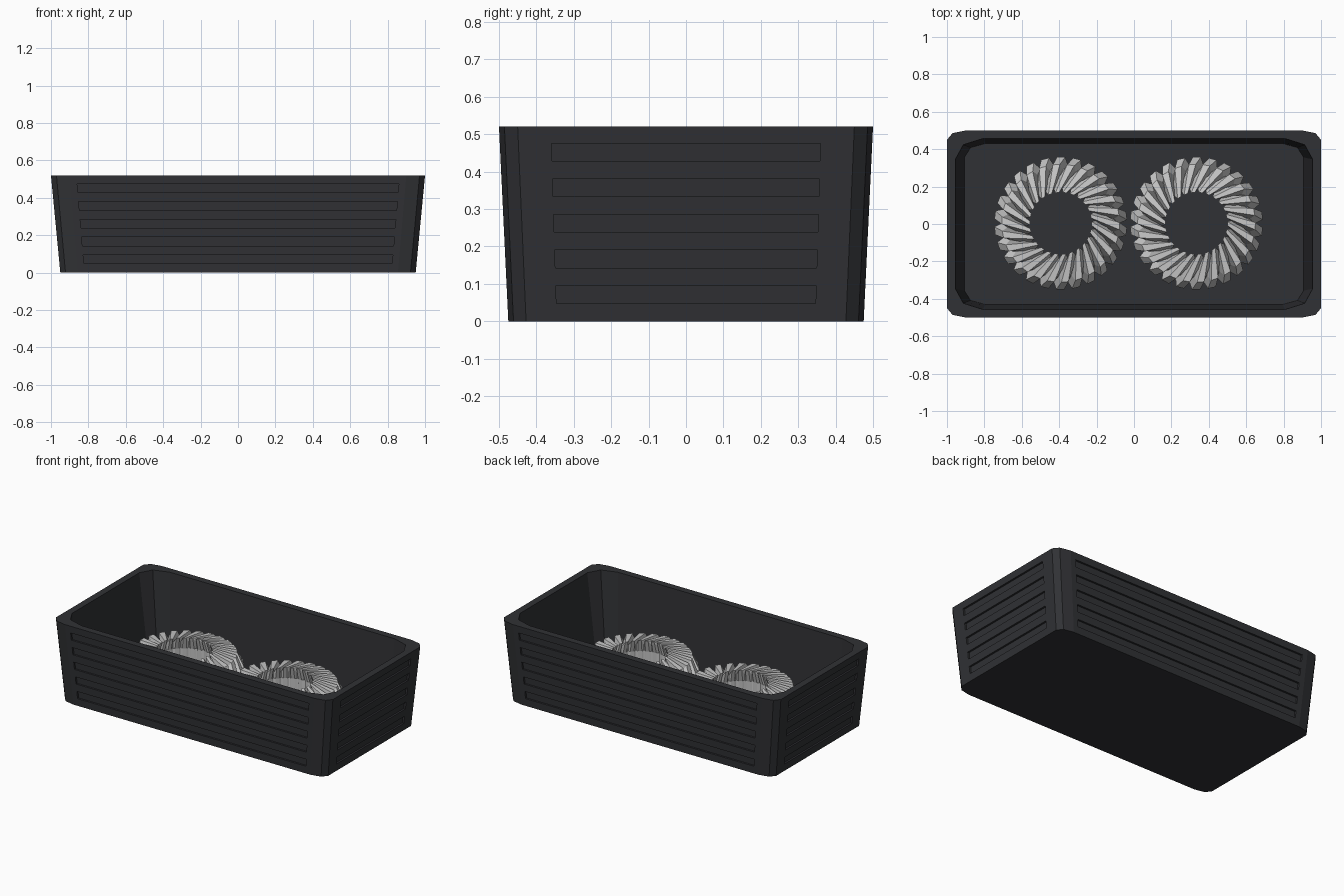
import bpy, bmesh
from math import cos, sin, pi
from mathutils import Matrix, Vector

if "Cube" in bpy.data.objects:
    bpy.data.objects.remove(bpy.data.objects["Cube"])

H = 0.52


def new_object(name, bm):
    bmesh.ops.recalc_face_normals(bm, faces=bm.faces[:])
    mesh = bpy.data.meshes.new(name)
    bm.to_mesh(mesh)
    bm.free()
    ob = bpy.data.objects.new(name, mesh)
    bpy.context.collection.objects.link(ob)
    return ob


def bridge(bm, a, b):
    n = len(a)
    for i in range(n):
        j = (i + 1) % n
        bm.faces.new((a[i], a[j], b[j], b[i]))


def rounded_ring(bm, hx, hy, cx, cy, z):
    # rectangle with two-segment corners
    verts = []
    for q in range(4):
        sx = 1 if q in (0, 3) else -1
        sy = 1 if q in (0, 1) else -1
        for k in range(3):
            a = q * pi / 2 + k * pi / 4
            verts.append(bm.verts.new((sx * (hx - cx) + cx * cos(a),
                                       sy * (hy - cy) + cy * sin(a), z)))
    return verts


# Tray: tapered open box with thick walls
bm = bmesh.new()
rings = [rounded_ring(bm, *p) for p in (
    (0.95, 0.475, 0.095, 0.0475, 0),
    (1.0, 0.5, 0.10, 0.05, H),
    (0.955, 0.456, 0.145, 0.11, H),
    (0.907, 0.431, 0.115, 0.075, 0.045))]
for a, b in zip(rings, rings[1:]):
    bridge(bm, a, b)
bm.faces.new(rings[0])
bm.faces.new(rings[-1])
tray = new_object("tray", bm)

# Shallow horizontal grooves on all four walls
DEPTH = 0.012
bm = bmesh.new()
for side in range(4):
    rot = Matrix.Rotation(side * pi / 2, 3, 'Z')
    for i in range(5):
        z0 = 0.048 + i * 0.095
        loops = []
        for z in (z0, z0 + 0.047):
            if side % 2 == 0:
                surf, half = 0.95 + 0.05 * z / H, 0.345 + 0.031 * z
            else:
                surf, half = 0.475 + 0.025 * z / H, 0.82 + 0.084 * z
            loops.append([bm.verts.new(rot @ Vector(p)) for p in (
                (surf - DEPTH, -half, z), (surf + 0.03, -half, z),
                (surf + 0.03, half, z), (surf - DEPTH, half, z))])
        bridge(bm, *loops)
        bm.faces.new(loops[0])
        bm.faces.new(loops[1])
cutter = new_object("groove_cutter", bm)
cutter.hide_render = True

mod = tray.modifiers.new("grooves", 'BOOLEAN')
mod.operation = 'DIFFERENCE'
mod.solver = 'EXACT'
mod.object = cutter
bpy.context.view_layer.objects.active = tray
bpy.ops.object.modifier_apply(modifier=mod.name)
bpy.data.objects.remove(cutter)

mat = bpy.data.materials.new("dark_plastic")
mat.diffuse_color = (0.03, 0.031, 0.035, 1)
mat.use_nodes = True
mat.node_tree.nodes["Principled BSDF"].inputs["Base Color"].default_value = mat.diffuse_color
tray.data.materials.clear()
tray.data.materials.append(mat)

# Toothed rings: slanted teeth swept around a hollow hub
TEETH = 26
ROOT = [(0.315, 0.045), (0.315, 0.19), (0.285, 0.245), (0.20, 0.26), (0.20, 0.22), (0.20, 0.045)]
TIP = [(0.335, 0.045), (0.355, 0.20), (0.315, 0.28), (0.165, 0.30), (0.19, 0.22), (0.20, 0.045)]
TWIST = [0, 0, 0.08, 0.36, 0.36, 0.36]


def toothed_ring(name, x, y):
    bm = bmesh.new()
    columns = []
    for t in range(TEETH):
        for frac, prof in ((0.0, ROOT), (0.22, TIP), (0.72, TIP), (0.9, ROOT)):
            a0 = (t + frac) * 2 * pi / TEETH
            columns.append([bm.verts.new((r * cos(a0 + w), r * sin(a0 + w), z))
                            for (r, z), w in zip(prof, TWIST)])
    for a, b in zip(columns, columns[1:] + columns[:1]):
        bridge(bm, a, b)
    ob = new_object(name, bm)
    ob.location = (x, y, 0)


toothed_ring("toothed_ring_left", -0.392, 0.004)
toothed_ring("toothed_ring_right", 0.334, 0.004)
